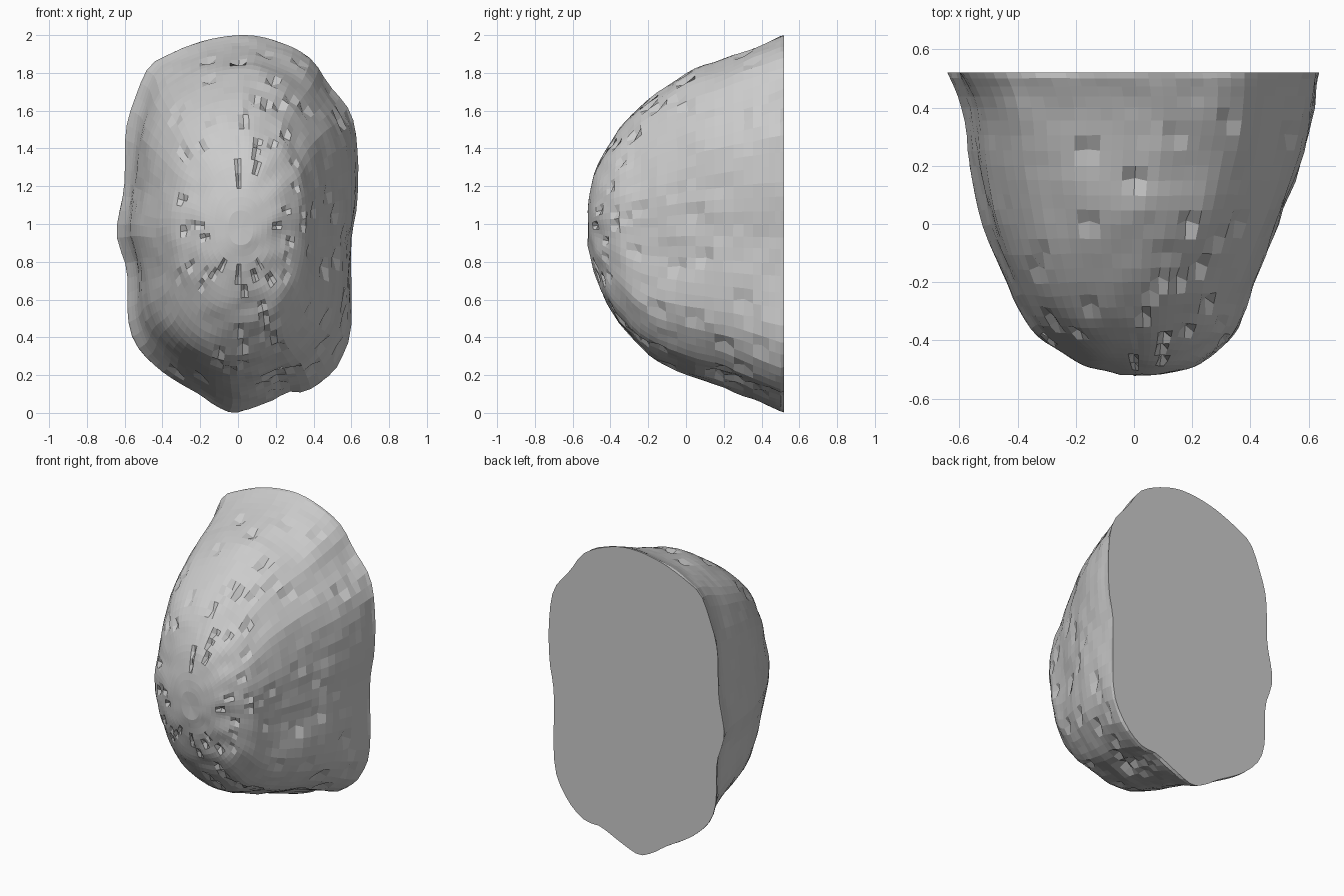
import bpy, bmesh, math, random
from mathutils import Vector, noise

if "Cube" in bpy.data.objects:
    bpy.data.objects.remove(bpy.data.objects["Cube"])

random.seed(4)

# Outline of the flat back (x, z)
OUTLINE = [(0.03, 2.0), (0.2, 1.97), (0.38, 1.88), (0.48, 1.74), (0.6, 1.58),
           (0.635, 1.35), (0.63, 1.1), (0.6, 0.9), (0.6, 0.5), (0.57, 0.34),
           (0.48, 0.2), (0.37, 0.12), (0.26, 0.11), (0.1, 0.04), (-0.02, 0.0),
           (-0.12, 0.04), (-0.22, 0.11), (-0.4, 0.22), (-0.53, 0.35), (-0.58, 0.5),
           (-0.585, 0.75), (-0.64, 0.95), (-0.6, 1.2), (-0.59, 1.5), (-0.53, 1.7),
           (-0.47, 1.83), (-0.38, 1.89), (-0.18, 1.97)]

# Slices from back to front: y, x min, x max, z min, z max, roundness
SLICES = [(0.52, -0.64, 0.637, 0.0, 2.0, 0.0),
          (0.4, -0.585, 0.615, 0.05, 1.95, 0.1),
          (0.2, -0.56, 0.57, 0.13, 1.87, 0.3),
          (0.0, -0.51, 0.5, 0.2, 1.79, 0.5),
          (-0.2, -0.43, 0.415, 0.3, 1.66, 0.7),
          (-0.35, -0.35, 0.36, 0.48, 1.5, 0.9),
          (-0.43, -0.25, 0.28, 0.61, 1.38, 1.0),
          (-0.485, -0.15, 0.18, 0.75, 1.23, 1.0),
          (-0.513, -0.05, 0.08, 0.89, 1.07, 1.0)]
SEGMENTS = 84
SUB = 4


def spline(a, b, c, d, t):
    return [0.5 * (2 * q + (r - p) * t + (2 * p - 5 * q + 4 * r - s) * t * t
                   + (3 * q - p - 3 * r + s) * t ** 3) for p, q, r, s in zip(a, b, c, d)]


def outline_radial(steps=20):
    n = len(OUTLINE)
    pts = []
    for i in range(n):
        for k in range(steps):
            x, z = spline(*(OUTLINE[(i + j) % n] for j in (-1, 0, 1, 2)), k / steps)
            pts.append((x / 0.637, z - 1.0))
    # pick the dense point nearest each even angle
    ring = []
    for i in range(SEGMENTS):
        a = 2 * math.pi * i / SEGMENTS
        ring.append(max(pts, key=lambda p: (p[0] * math.sin(a) + p[1] * math.cos(a)) / math.hypot(*p)))
    return ring


def rounded(i, power=2.4):
    a = 2 * math.pi * i / SEGMENTS
    s, c = math.sin(a), math.cos(a)
    r = (abs(s) ** power + abs(c) ** power) ** (-1 / power)
    return r * s, r * c


# Stone body lofted through the slices
base = outline_radial()
rows = []
last = len(SLICES) - 1
for i in range(last):
    ks = [SLICES[min(max(i + j, 0), last)] for j in (-1, 0, 1, 2)]
    rows += [spline(*ks, k / SUB) for k in range(SUB)]
rows.append(SLICES[-1])

bm = bmesh.new()
rings = []
for r, (y, x0, x1, z0, z1, f) in enumerate(rows):
    ring = []
    for i in range(SEGMENTS):
        u = [(1 - f) * p + f * q for p, q in zip(base[i], rounded(i))]
        p = Vector(((x0 + x1) / 2 + u[0] * (x1 - x0) / 2, y,
                    (z0 + z1) / 2 + u[1] * (z1 - z0) / 2))
        if r:
            # broad lumps and fine roughness, rougher on the right
            n = noise.noise(p * 2.5) * 0.022 + noise.noise(p * 9) * (0.012 if p.x > 0 else 0.007)
            p += (p - Vector((0, 0.4, 1.0))).normalized() * n
        ring.append(bm.verts.new(p))
    rings.append(ring)
for a, b in zip(rings, rings[1:]):
    for i in range(SEGMENTS):
        j = (i + 1) % SEGMENTS
        bm.faces.new((a[i], a[j], b[j], b[i]))
bm.faces.new(rings[0])
tip = bm.verts.new((0.015, -0.517, 0.98))
for i in range(SEGMENTS):
    bm.faces.new((rings[-1][i], rings[-1][(i + 1) % SEGMENTS], tip))

# Small chips along the rough front and right side
for ring in rings[4:-4]:
    for v in random.sample(ring, 4):
        if v.co.x > -0.35:
            v.co += (Vector((0, 0.4, 1.0)) - v.co).normalized() * random.uniform(0.015, 0.03)

bmesh.ops.recalc_face_normals(bm, faces=bm.faces)
mesh = bpy.data.meshes.new("boulder")
bm.to_mesh(mesh)
bm.free()
boulder = bpy.data.objects.new("boulder", mesh)
bpy.context.collection.objects.link(boulder)
